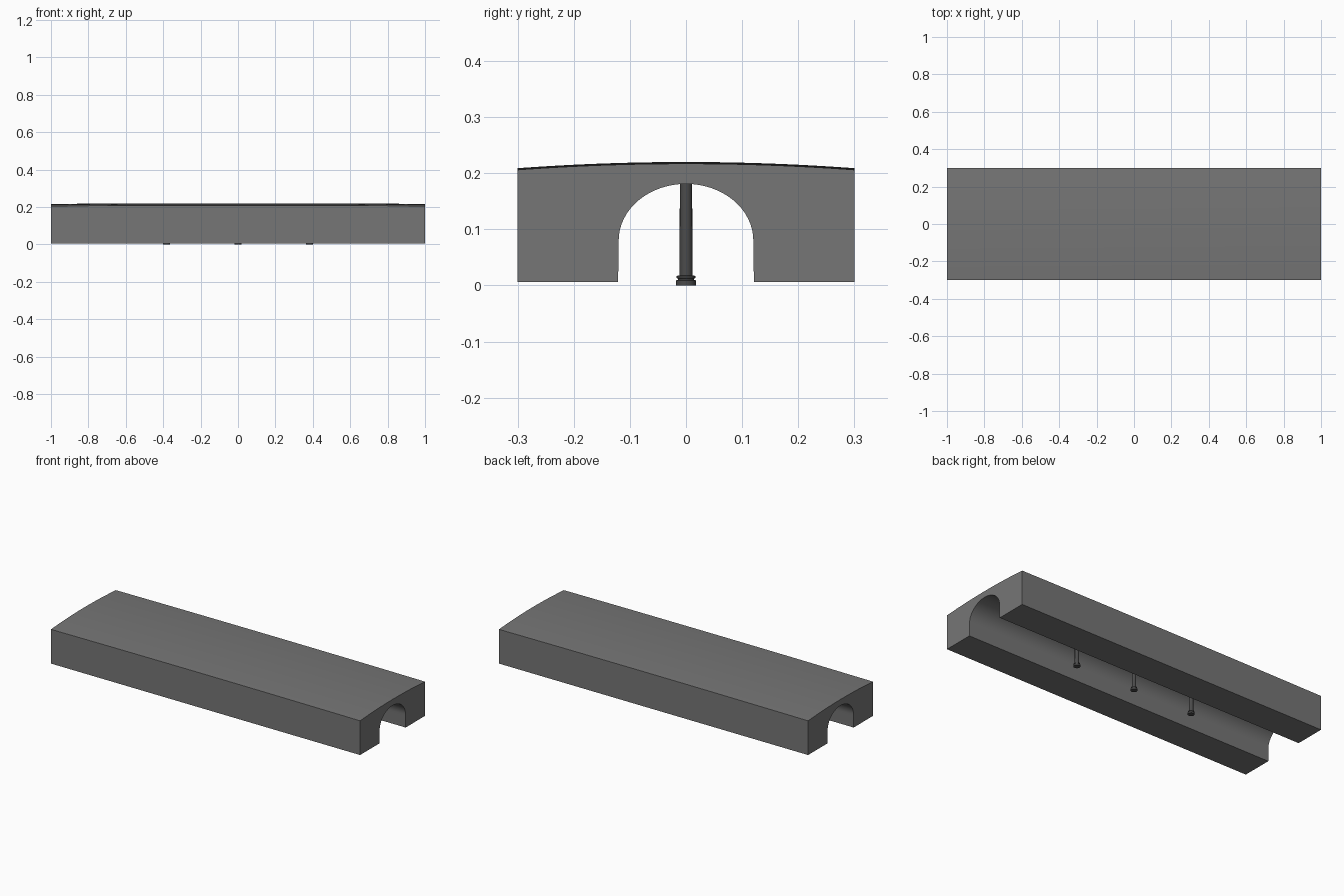
import bpy
import bmesh
from math import cos, sin, pi

cube = bpy.data.objects.get("Cube")
if cube:
    bpy.data.objects.remove(cube, do_unlink=True)


def flat_material(name, value):
    mat = bpy.data.materials.new(name)
    mat.use_nodes = True
    colour = (value, value, value, 1)
    mat.diffuse_color = colour
    mat.node_tree.nodes["Principled BSDF"].inputs["Base Color"].default_value = colour
    return mat


concrete = flat_material("concrete grey", 0.18)
iron = flat_material("dark grey iron", 0.07)


def finish(name, bm, mat, angle):
    bmesh.ops.recalc_face_normals(bm, faces=bm.faces)
    mesh = bpy.data.meshes.new(name)
    bm.to_mesh(mesh)
    bm.free()
    obj = bpy.data.objects.new(name, mesh)
    bpy.context.collection.objects.link(obj)
    mesh.materials.append(mat)
    bpy.ops.object.select_all(action="DESELECT")
    obj.select_set(True)
    bpy.context.view_layer.objects.active = obj
    bpy.ops.object.shade_smooth_by_angle(angle=angle)
    return obj


# Vault: matching rows of arch and deck points swept along the length
HALF_LENGTH, HALF_WIDTH, BOTTOM = 1.0, 0.3, 0.006
ARCH_STEPS, SPANS = 32, 16


def deck_height(x, y):
    return 0.217 - 0.011 * (y / HALF_WIDTH) ** 2 + 0.003 * (1 - x * x)


def section(x):
    arch = [(-0.121, BOTTOM)]
    for i in range(ARCH_STEPS + 1):
        a = pi - pi * i / ARCH_STEPS
        arch.append((0.12 * cos(a), 0.08 + 0.101 * sin(a)))
    arch.append((0.121, BOTTOM))
    last = len(arch) - 1
    deck = []
    for i in range(1, last):
        y = HALF_WIDTH * (2 * (i - 1) / (last - 2) - 1)
        deck.append((y, deck_height(x, y)))
    deck = [(-HALF_WIDTH, BOTTOM)] + deck + [(HALF_WIDTH, BOTTOM)]
    return arch + deck[::-1]


bm = bmesh.new()
rings = []
for s in range(SPANS + 1):
    x = HALF_LENGTH * (2 * s / SPANS - 1)
    rings.append([bm.verts.new((x, y, z)) for y, z in section(x)])
count = len(rings[0])
for near, far in zip(rings, rings[1:]):
    for i in range(count):
        j = (i + 1) % count
        bm.faces.new((near[i], near[j], far[j], far[i]))
# End walls join the arch to the deck
for ring in (rings[0], rings[-1]):
    for i in range(count // 2 - 1):
        bm.faces.new((ring[i], ring[i + 1], ring[-2 - i], ring[-1 - i]))
finish("vaulted_passage", bm, concrete, 0.5)

# Columns: lathed shaft with collar and foot, along the centre line
PROFILE = [(0, 0), (0.018, 0), (0.018, 0.009), (0.0145, 0.010), (0.0145, 0.012),
           (0.0165, 0.013), (0.0165, 0.017), (0.0115, 0.018), (0.011, 0.183), (0, 0.183)]
for name, x in (("right_column", -0.382), ("centre_column", 0), ("left_column", 0.382)):
    bm = bmesh.new()
    verts = [bm.verts.new((r, 0, z)) for r, z in PROFILE]
    edges = [bm.edges.new(pair) for pair in zip(verts, verts[1:])]
    bmesh.ops.spin(bm, geom=verts + edges, cent=(0, 0, 0), axis=(0, 0, 1),
                   angle=2 * pi, steps=16)
    bmesh.ops.remove_doubles(bm, verts=bm.verts, dist=0.0001)
    column = finish(name, bm, iron, 0.6)
    column.location.x = x
